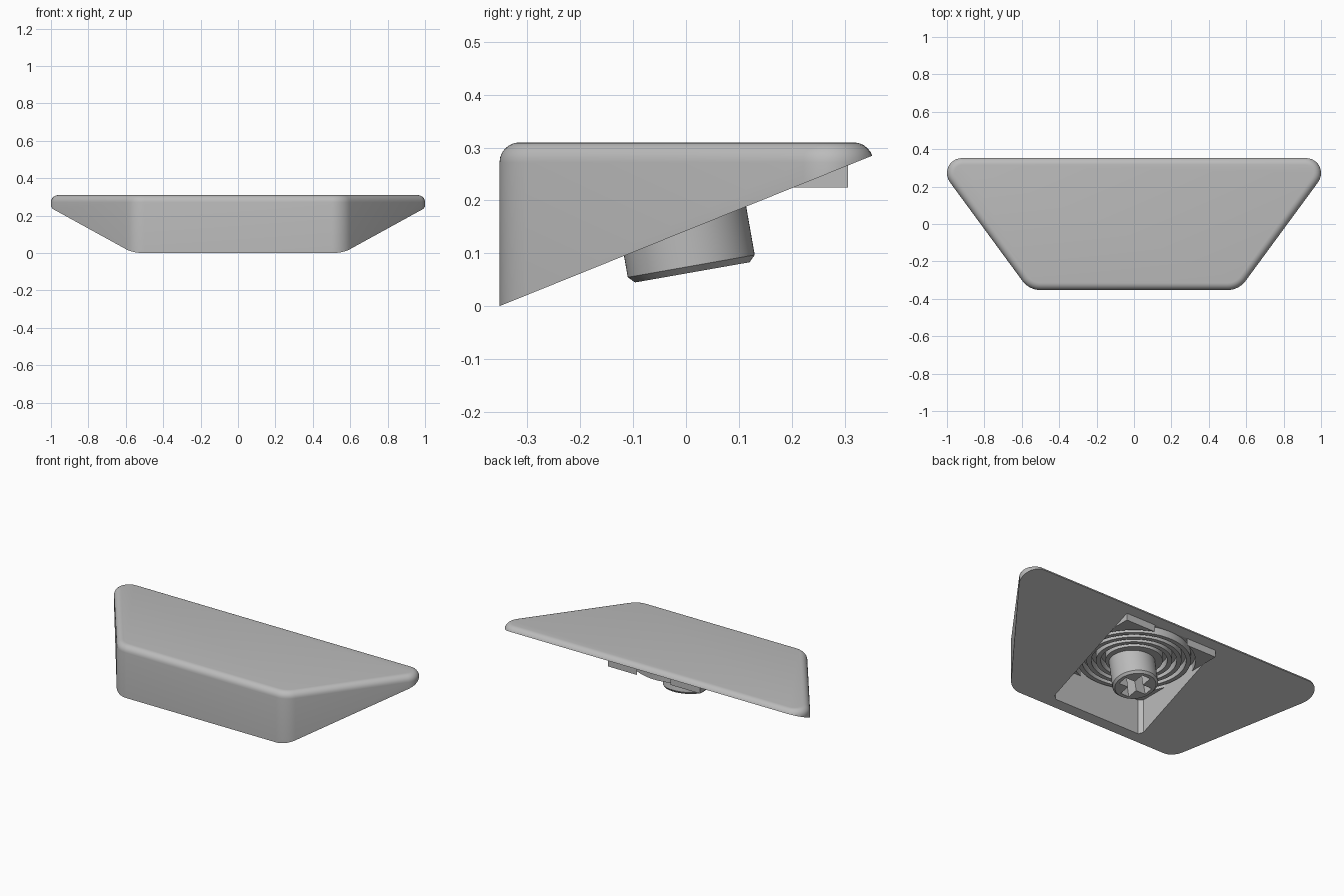
import bpy, bmesh, math
from mathutils import Vector, Matrix

cube = bpy.data.objects.get("Cube")
if cube:
    bpy.data.objects.remove(cube, do_unlink=True)

grey = bpy.data.materials.new("mid grey")
grey.use_nodes = True
GREY = (0.5, 0.5, 0.5, 1)
grey.diffuse_color = GREY
grey.node_tree.nodes["Principled BSDF"].inputs["Base Color"].default_value = GREY


def finish(name, bm):
    bmesh.ops.recalc_face_normals(bm, faces=bm.faces)
    mesh = bpy.data.meshes.new(name)
    bm.to_mesh(mesh)
    bm.free()
    mesh.materials.append(grey)
    ob = bpy.data.objects.new(name, mesh)
    bpy.context.collection.objects.link(ob)
    return ob


def prism(outline, z0, z1):
    bm = bmesh.new()
    face = bm.faces.new([bm.verts.new((x, y, z0)) for x, y in outline])
    new = bmesh.ops.extrude_face_region(bm, geom=[face])["geom"]
    verts = [v for v in new if isinstance(v, bmesh.types.BMVert)]
    bmesh.ops.translate(bm, verts=verts, vec=(0, 0, z1 - z0))
    return bm


def lathe(profile, closed, steps=64):
    """Spin a radius/height profile round z."""
    bm = bmesh.new()
    verts = [bm.verts.new((r, 0, z)) for r, z in profile]
    edges = [bm.edges.new(p) for p in zip(verts, verts[1:])]
    if closed:
        edges.append(bm.edges.new((verts[-1], verts[0])))
    bmesh.ops.spin(bm, geom=verts + edges, axis=(0, 0, 1), cent=(0, 0, 0),
                   angle=2 * math.pi, steps=steps)
    bmesh.ops.remove_doubles(bm, verts=bm.verts, dist=1e-5)
    return bm


def cut(target, cutter):
    mod = target.modifiers.new("cut", "BOOLEAN")
    mod.operation, mod.solver, mod.object = "DIFFERENCE", "EXACT", cutter
    bpy.context.view_layer.objects.active = target
    bpy.ops.object.modifier_apply(modifier=mod.name)
    bpy.data.objects.remove(cutter, do_unlink=True)


def arc(cx, cy, r, a0, a1, n=10):
    angles = [math.radians(a0 + (a1 - a0) * i / n) for i in range(n + 1)]
    return [(cx + r * math.cos(a), cy + r * math.sin(a)) for a in angles]


# Cap: rounded trapezoid, rolled top rim, sloping underside
TOP = 0.31
SIDE = -36.87
half = arc(0.50, -0.233, 0.12, -90, SIDE) + arc(0.917, 0.272, 0.083, SIDE, 90)
bm = prism(half + [(-x, y) for x, y in reversed(half)], -0.05, TOP)
rim = [e for e in bm.edges if all(v.co.z > TOP - 0.001 for v in e.verts)]
bmesh.ops.bevel(bm, geom=rim, offset=0.038, segments=6, profile=0.5,
                affect="EDGES", clamp_overlap=False)
slope = Vector((0, -0.285, 0.706))
under = bmesh.ops.bisect_plane(bm, geom=bm.verts[:] + bm.edges[:] + bm.faces[:],
                               plane_co=(0, -0.353, 0), plane_no=slope,
                               clear_inner=True)["geom_cut"]
bmesh.ops.edgeloop_fill(bm, edges=[e for e in under if isinstance(e, bmesh.types.BMEdge)])
cap = finish("cap", bm)

# Square pocket in the underside with small chamfers at the front
S, C = 0.307, 0.02
pocket = [(S, S), (-S, S), (-S, C - S), (C - S, -S), (S - C, -S), (S, C - S)]
cut(cap, finish("pocket_cutter", prism(pocket, -0.2, 0.285)))

# Socket block filling the pocket roof, with concentric grooves
square = [(S, S), (-S, S), (-S, -S), (S, -S)]
socket = finish("socket_block", prism(square, 0.225, 0.29))
for i in range(4):
    outer = 0.327 - 0.05 * i
    inner = outer - 0.025
    ring = [(inner, 0.1), (outer, 0.1), (outer, 0.268), (inner, 0.268)]
    cut(socket, finish("groove_cutter", lathe(ring, True)))

# Leaning stem with a chamfered end and a cross-shaped hole
stem_profile = [(0, 0), (0.11, 0), (0.122, 0.012), (0.122, 0.195), (0, 0.195)]
stem = finish("stem", lathe(stem_profile, False))
L, W = 0.09, 0.028
quarter = [(L, -W), (L, W), (W, W)]
cross = []
for i in range(4):
    spin = Matrix.Rotation(i * math.pi / 2, 2)
    cross += [tuple(spin @ Vector(p)) for p in quarter]
cut(stem, finish("cross_cutter", prism(cross, -0.05, 0.15)))
stem.matrix_world = (Matrix.Translation((0, 0.012, 0.064))
                     @ Matrix.Rotation(math.radians(10), 4, "X"))

# Smooth rounded surfaces, keep real edges crisp
for ob in (cap, socket, stem):
    bpy.ops.object.select_all(action="DESELECT")
    ob.select_set(True)
    bpy.context.view_layer.objects.active = ob
    bpy.ops.object.shade_smooth_by_angle(angle=math.radians(30))
